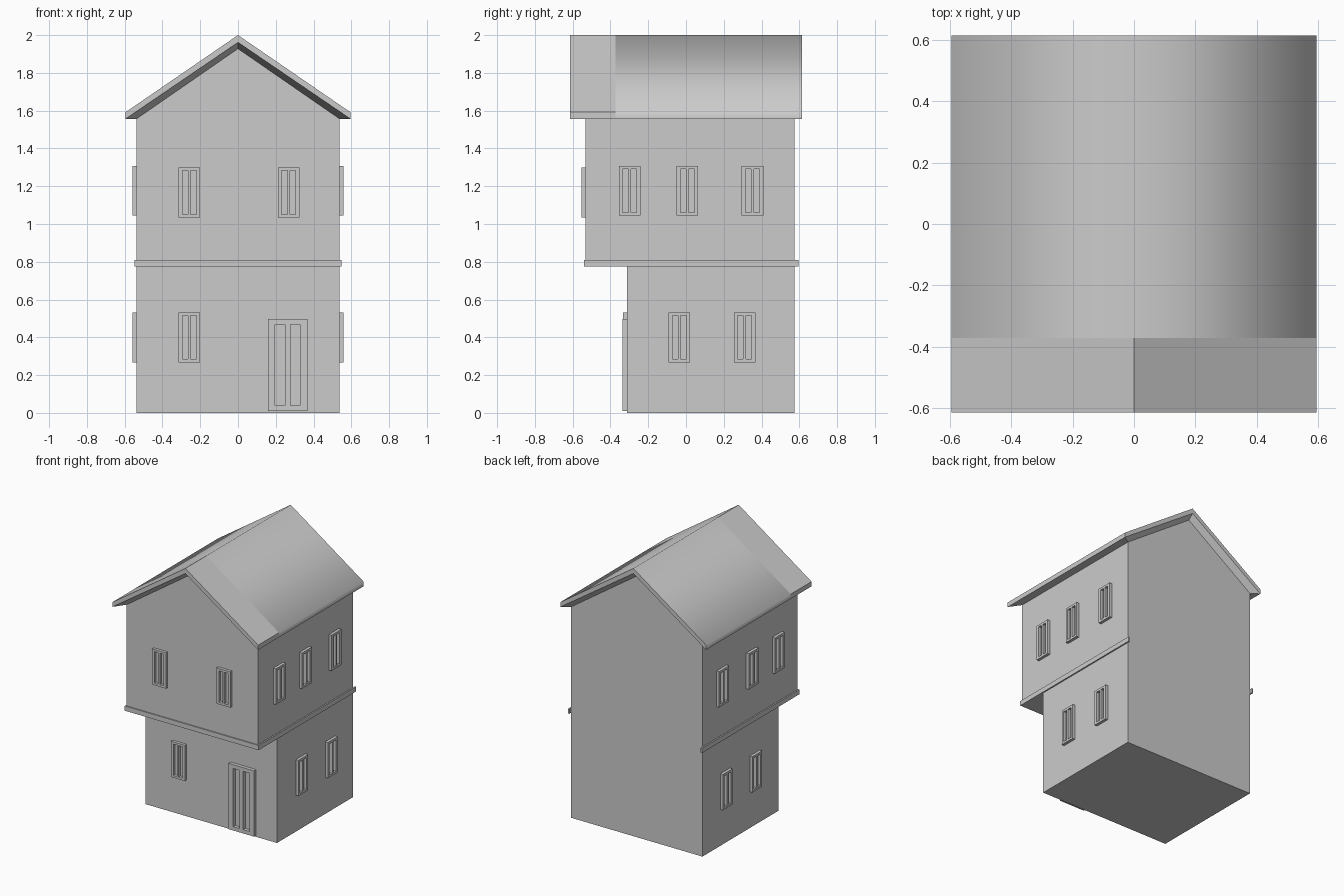
import bpy, bmesh
from mathutils import Matrix, Vector
from math import radians

cube = bpy.data.objects.get("Cube")
if cube:
    bpy.data.objects.remove(cube, do_unlink=True)

# One plain colour for the whole house
GREY = (0.6, 0.6, 0.6, 1)
grey = bpy.data.materials.new("light_grey")
grey.use_nodes = True
grey.diffuse_color = GREY
grey.node_tree.nodes["Principled BSDF"].inputs["Base Color"].default_value = GREY

HALF_W, UPPER_Y, LOWER_Y, BACK_Y = 0.537, -0.533, -0.312, 0.575
FLOOR_Z, EAVE_Z, GABLE_Z = 0.775, 1.557, 1.928


def finish(name, bm):
    bmesh.ops.recalc_face_normals(bm, faces=bm.faces)
    mesh = bpy.data.meshes.new(name)
    bm.to_mesh(mesh)
    bm.free()
    mesh.materials.append(grey)
    obj = bpy.data.objects.new(name, mesh)
    bpy.context.collection.objects.link(obj)
    return obj


def prism(points, offset):
    """Closed solid from a flat outline pushed along an offset."""
    bm = bmesh.new()
    face = bm.faces.new([bm.verts.new(p) for p in points])
    out = bmesh.ops.extrude_face_region(bm, geom=[face], use_keep_orig=True)
    moved = [g for g in out["geom"] if isinstance(g, bmesh.types.BMVert)]
    bmesh.ops.translate(bm, vec=offset, verts=moved)
    return bm


# Walls: stepped side profile, then the top edges are raised into gables
side = [(LOWER_Y, 0), (BACK_Y, 0), (BACK_Y, EAVE_Z), (UPPER_Y, EAVE_Z),
        (UPPER_Y, FLOOR_Z), (LOWER_Y, FLOOR_Z)]
bm = prism([(-HALF_W, y, z) for y, z in side], (2 * HALF_W, 0, 0))
bm.normal_update()
top = [f for f in bm.faces if all(v.co.z > EAVE_Z - 0.01 for v in f.verts)]
bmesh.ops.delete(bm, geom=top, context='FACES_ONLY')
ridge_edges = [e for e in bm.edges
               if all(v.co.z > EAVE_Z - 0.01 for v in e.verts)
               and abs(e.verts[0].co.x - e.verts[1].co.x) > 0.5]
bmesh.ops.subdivide_edges(bm, edges=ridge_edges, cuts=1)
for v in bm.verts:
    if abs(v.co.x) < 0.01:
        v.co.z = GABLE_Z
finish("walls", bm)

# Belt course round the front and both sides
xo, yo, ye = 0.547, -0.541, 0.595
u_shape = [(-xo, yo), (xo, yo), (xo, ye), (HALF_W, ye), (HALF_W, UPPER_Y),
           (-HALF_W, UPPER_Y), (-HALF_W, ye), (-xo, ye)]
finish("belt_course", prism([(x, y, FLOOR_Z) for x, y in u_shape], (0, 0, 0.035)))

# Roof: outer shell in two lengths, sloping verge soffits, flat eave soffits
EAVE_X, ROOF_Y, SPLIT_Y = 0.595, 0.615, -0.372
shell = [(-EAVE_X, EAVE_Z), (-EAVE_X, 1.592), (0, 2), (EAVE_X, 1.592), (EAVE_X, EAVE_Z)]
inner = [(-HALF_W, EAVE_Z), (0, GABLE_Z), (HALF_W, EAVE_Z)]
bm = bmesh.new()


def ring(points, y):
    return [bm.verts.new((x, y, z)) for x, z in points]


front, split, back = (ring(shell, y) for y in (-ROOF_Y, SPLIT_Y, ROOF_Y))
in_front, in_back = ring(inner, UPPER_Y), ring(inner, BACK_Y)
for a, b, smooth in ((front, split, False), (split, back, True)):
    for i in range(4):
        bm.faces.new((a[i], a[i + 1], b[i + 1], b[i])).smooth = smooth
for end, wall, y in ((front, in_front, -ROOF_Y), (back, in_back, ROOF_Y)):
    peak = bm.verts.new((0, y, 1.962))
    bm.faces.new((end[0], end[1], end[2], peak))
    bm.faces.new((end[4], end[3], end[2], peak))
    bm.faces.new((end[0], peak, wall[1], wall[0]))
    bm.faces.new((end[4], peak, wall[1], wall[2]))
for i, j in ((0, 0), (4, 2)):
    bm.faces.new((front[i], split[i], back[i], in_back[j], in_front[j]))
for i in (0, 1):
    bm.faces.new((in_front[i], in_front[i + 1], in_back[i + 1], in_back[i]))
finish("roof", bm)


def frame(name, place, turn, w, h, border, rail, bar, depth=0.021):
    """Raised frame with two openings and a centre bar, facing -y before turning."""
    xs = [-w / 2, -w / 2 + border, -bar / 2, bar / 2, w / 2 - border, w / 2]
    zs = [-h / 2, -h / 2 + rail, h / 2 - rail, h / 2]
    bm = bmesh.new()
    grid = [[bm.verts.new((x, 0, z)) for x in xs] for z in zs]
    for r in range(3):
        for c in range(5):
            if not (r == 1 and c in (1, 3)):
                bm.faces.new((grid[r][c], grid[r][c + 1],
                              grid[r + 1][c + 1], grid[r + 1][c]))
    out = bmesh.ops.extrude_face_region(bm, geom=bm.faces[:], use_keep_orig=True)
    moved = [g for g in out["geom"] if isinstance(g, bmesh.types.BMVert)]
    bmesh.ops.translate(bm, vec=(0, -depth, 0), verts=moved)
    obj = finish(name, bm)
    obj.matrix_world = Matrix.Translation(Vector(place)) @ Matrix.Rotation(radians(turn), 4, 'Z')


def window(name, place, turn=0):
    frame(name, place, turn, 0.114, 0.264, 0.02, 0.016, 0.014)


# Front windows and door
window("front_window_lower", (-0.258, LOWER_Y, 0.4))
window("front_window_upper_right", (-0.258, UPPER_Y, 1.167))
window("front_window_upper_left", (0.268, UPPER_Y, 1.167))
frame("front_door", (0.263, LOWER_Y, 0.254), 0, 0.208, 0.486, 0.038, 0.028, 0.03, 0.025)

# Side windows, the same on both sides
for label, sign in (("left", 1), ("right", -1)):
    for floor, z, spots in (("upper", 1.176, (-0.298, 0.007, 0.352)),
                            ("lower", 0.4, (-0.035, 0.31))):
        for n, y in enumerate(spots, 1):
            window(f"{label}_window_{floor}_{n}", (sign * HALF_W, y, z), 90 * sign)
